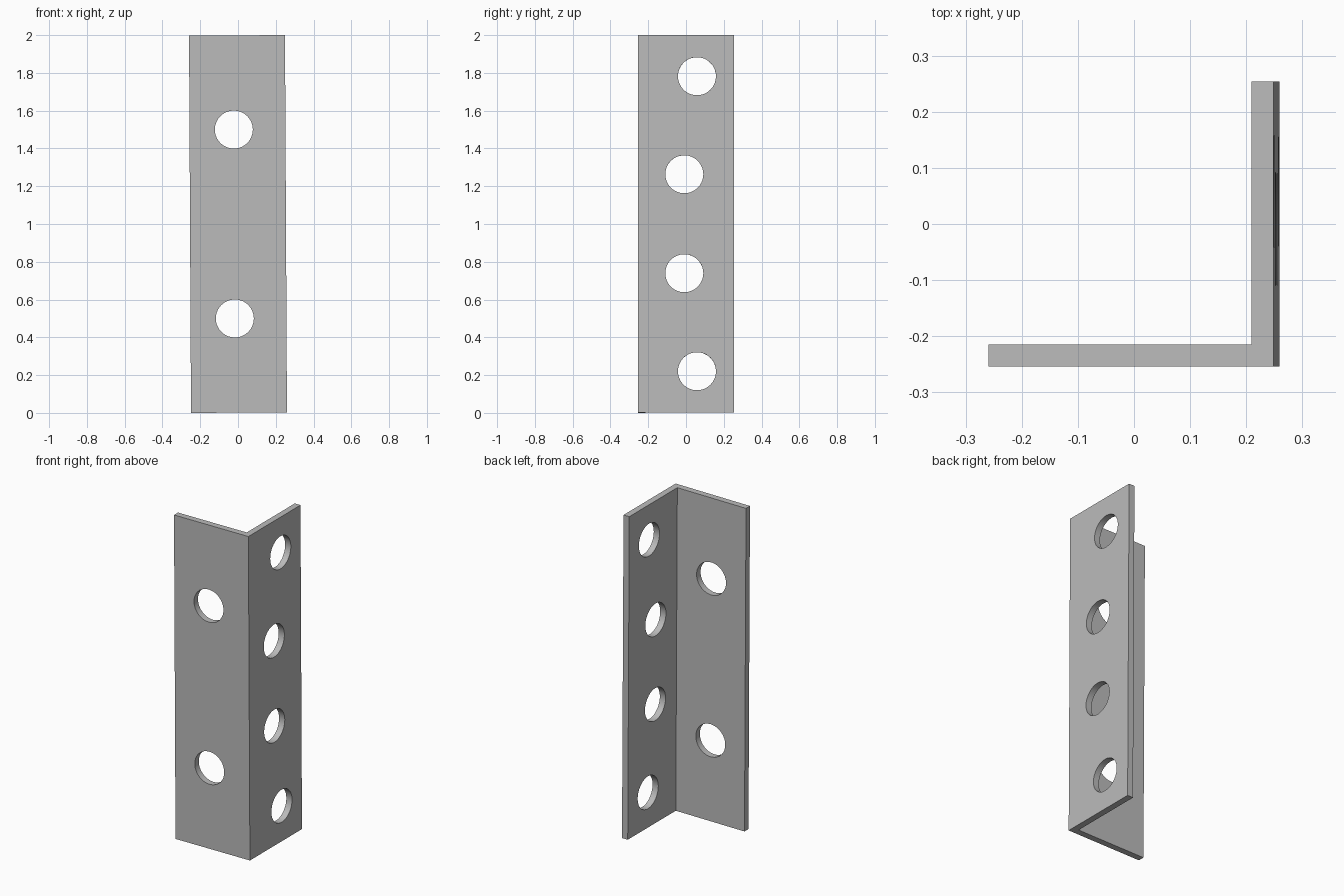
import bpy, bmesh, math
from mathutils import Matrix

cube = bpy.data.objects.get("Cube")
if cube:
    bpy.data.objects.remove(cube, do_unlink=True)

HALF = 0.254      # half the width of each leg
THICK = 0.039     # plate thickness
LENGTH = 1.9973
RADIUS = 0.1005
LEAN = -0.00525   # slight lean of the whole bar towards -x

steel = bpy.data.materials.new("grey_steel")
steel.use_nodes = True
colour = (0.5, 0.5, 0.5, 1)
steel.diffuse_color = colour
steel.node_tree.nodes["Principled BSDF"].inputs["Base Color"].default_value = colour


def new_object(name, bm):
    bmesh.ops.recalc_face_normals(bm, faces=bm.faces)
    mesh = bpy.data.meshes.new(name)
    bm.to_mesh(mesh)
    bm.free()
    mesh.materials.append(steel)
    obj = bpy.data.objects.new(name, mesh)
    bpy.context.collection.objects.link(obj)
    return obj


# L-shaped bar: front leg plus left leg, extruded along z
inner_x, inner_y = HALF - THICK, THICK - HALF
profile = [(-HALF, -HALF), (HALF, -HALF), (HALF, HALF),
           (inner_x, HALF), (inner_x, inner_y), (-HALF, inner_y)]
bm = bmesh.new()
face = bm.faces.new([bm.verts.new((x, y, -LENGTH / 2)) for x, y in profile])
extruded = bmesh.ops.extrude_face_region(bm, geom=[face])["geom"]
bmesh.ops.translate(bm, vec=(0, 0, LENGTH),
                    verts=[v for v in extruded if isinstance(v, bmesh.types.BMVert)])
bar = new_object("angle_bracket", bm)

# Drill holes: two through the front leg, four staggered through the left leg
bm = bmesh.new()


def drill(location, axis):
    turn = Matrix.Rotation(math.pi / 2, 4, axis)
    bmesh.ops.create_cone(bm, cap_ends=True, segments=64, radius1=RADIUS,
                          radius2=RADIUS, depth=THICK * 3,
                          matrix=Matrix.Translation(location) @ turn)


for side in (-1, 1):
    drill((-0.0195, -HALF + THICK / 2, side * 0.5), 'X')
    drill((HALF - THICK / 2, 0.058, side * 0.781), 'Y')
    drill((HALF - THICK / 2, -0.009, side * 0.262), 'Y')
cutter = new_object("hole_cutter", bm)
cutter.hide_render = True

bpy.ops.object.select_all(action='DESELECT')
bar.select_set(True)
bpy.context.view_layer.objects.active = bar
mod = bar.modifiers.new("holes", 'BOOLEAN')
mod.operation = 'DIFFERENCE'
mod.solver = 'EXACT'
mod.object = cutter
bpy.ops.object.modifier_apply(modifier=mod.name)
bpy.data.objects.remove(cutter, do_unlink=True)

# Smooth hole walls, sharp plate edges; lean the bar and stand it on the floor
bpy.ops.object.shade_smooth_by_angle(angle=math.radians(30))
bar.data.transform(Matrix.Translation((0, 0, 1)) @ Matrix.Rotation(LEAN, 4, 'Y'))
